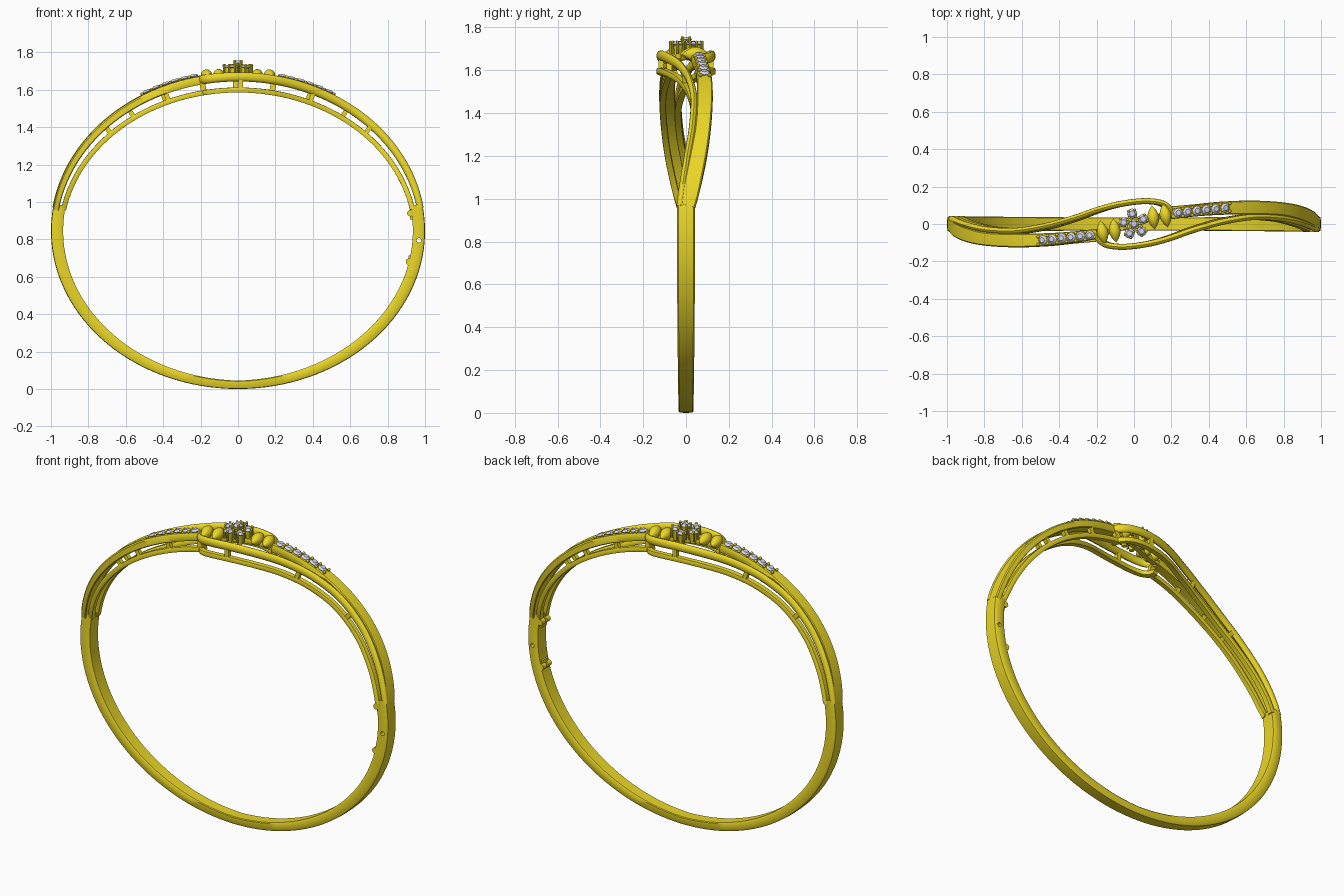
import bpy, bmesh, math
from mathutils import Vector, Matrix

if "Cube" in bpy.data.objects:
    bpy.data.objects.remove(bpy.data.objects["Cube"])

A, B = 1.0, 0.845          # outer ellipse radii; its centre sits at z = B


def material(name, rgb):
    m = bpy.data.materials.new(name)
    m.diffuse_color = (*rgb, 1)
    m.use_nodes = True
    m.node_tree.nodes["Principled BSDF"].inputs["Base Color"].default_value = m.diffuse_color
    return m


GOLD = material("gold", (0.83, 0.68, 0.02))
STONE = material("clear_stone", (0.68, 0.68, 0.82))


def finish(name, bm, mat=GOLD, smooth=True, twin=False):
    bmesh.ops.recalc_face_normals(bm, faces=bm.faces[:])
    me = bpy.data.meshes.new(name)
    bm.to_mesh(me)
    bm.free()
    me.materials.append(mat)
    ob = bpy.data.objects.new(name, me)
    bpy.context.collection.objects.link(ob)
    if smooth:
        bpy.ops.object.select_all(action='DESELECT')
        ob.select_set(True)
        bpy.context.view_layer.objects.active = ob
        bpy.ops.object.shade_smooth_by_angle(angle=math.radians(35))
    if twin:               # the bangle repeats under a half turn about z
        other = ob.copy()
        other.name = name + "_opposite"
        other.rotation_euler.z = math.pi
        bpy.context.collection.objects.link(other)
    return ob


def normal(t):
    return Vector((math.cos(t) / A, 0, math.sin(t) / B)).normalized()


def surface(t, y, depth=0.0):
    return Vector((A * math.cos(t), y, B + B * math.sin(t))) - normal(t) * depth


def spline(keys, steps=6):
    """Catmull-Rom through tuples."""
    k = [Vector(p) for p in keys]
    k = [2 * k[0] - k[1]] + k + [2 * k[-1] - k[-2]]
    out = []
    for i in range(1, len(k) - 2):
        a, b, c, d = k[i - 1:i + 3]
        for s in range(steps):
            u = s / steps
            out.append(0.5 * (2 * b + (c - a) * u + (2 * a - 5 * b + 4 * c - d) * u * u
                              + (3 * b - a - 3 * c + d) * u ** 3))
    return out + [k[-2]]


# Cross-sections: (across -1..1, depth 0..1)
FLAT = [(-1, .2), (-.85, .03), (0, 0), (.85, .03), (1, .2), (1, .9), (.9, 1), (-.9, 1), (-1, .9)]
ROUND = [(math.cos(i * math.pi / 6), .5 - .5 * math.sin(i * math.pi / 6)) for i in range(12)]


def sweep(name, path, section, d_out, d_in, twin=True):
    """Sweep a section along (angle, y, half width) points on the ellipse."""
    bm = bmesh.new()
    pts = [surface(t, y) for t, y, w in path]
    rings = []
    for i, (t, y, w) in enumerate(path):
        n = normal(t)
        tan = pts[min(i + 1, len(pts) - 1)] - pts[max(i - 1, 0)]
        side = n.cross(tan).normalized()
        o, d = d_out(t), d_in(t)
        rings.append([bm.verts.new(pts[i] + side * w * u - n * (o + (d - o) * v)) for u, v in section])
    m = len(section)
    for r, q in zip(rings, rings[1:]):
        for j in range(m):
            bm.faces.new((r[j], r[(j + 1) % m], q[(j + 1) % m], q[j]))
    bm.faces.new(rings[0])
    bm.faces.new(rings[-1])
    return finish(name, bm, twin=twin)


def by_x(keys):
    return spline([(math.acos(x), y, w) for x, y, w in keys])


def shell_in(t): return .031 + .015 * math.sin(t)
def rail_in(t): return .065 + .04 * math.sin(t)
def rail_out(t): return rail_in(t) - .027
def zero(t): return 0.0


def cone(bm, loc, r1, r2, h, n=12, rot=Matrix()):
    bmesh.ops.create_cone(bm, cap_ends=True, segments=n, radius1=r1, radius2=r2, depth=h,
                          matrix=Matrix.Translation(loc) @ rot)


def ball(bm, loc, r):
    bmesh.ops.create_uvsphere(bm, u_segments=8, v_segments=6, radius=r, matrix=Matrix.Translation(loc))


def gem(bm, loc, r, n=Vector((0, 0, 1))):
    """Faceted round stone: table, girdle and point."""
    rot = n.to_track_quat('Z', 'Y').to_matrix().to_4x4()
    cone(bm, loc + n * r * .2, r, r * .55, r * .4, 8, rot)
    cone(bm, loc - n * r * .4, 0.001, r, r * .8, 8, rot)


# Lower ring, with a hole for the hinge pin
lo, hi = math.radians(170), math.radians(370)
path = []
for i in range(73):
    t = lo + (hi - lo) * i / 72
    path.append((t, 0, .035 + .007 * abs(math.cos(t)) ** 2))
ring = sweep("lower_ring", path, FLAT, zero, lambda t: .045 + .02 * abs(math.cos(t)), twin=False)
bm = bmesh.new()
ACROSS = Matrix.Rotation(math.pi / 2, 4, 'X')
cone(bm, (.967, 0, .795), .012, .012, .3, 16, ACROSS)
cutter = finish("hinge_hole_cutter", bm, smooth=False)
cutter.hide_render = True
mod = ring.modifiers.new("hinge_hole", 'BOOLEAN')
mod.operation, mod.object, mod.solver = 'DIFFERENCE', cutter, 'EXACT'
bpy.context.view_layer.objects.active = ring
bpy.ops.object.modifier_apply(modifier="hinge_hole")
bpy.data.objects.remove(cutter)

# Catch knuckles inside the ring on the right
bm = bmesh.new()
for z, x in ((.94, .922), (.68, .915)):
    for y in (-.022, .022):
        cone(bm, (x, y, z), .018, .018, .032, 12, ACROSS)
    bmesh.ops.create_cube(bm, size=1, matrix=Matrix.Translation((x + .012, 0, z + (.012 if z < .8 else -.012)))
                          @ Matrix.Diagonal((.03, .05, .045, 1)))
finish("catch_knuckles", bm)

# Wide band that carries the stones
wide = [(.989, .004, .04), (.97, .025, .04), (.9, .058, .039), (.8, .08, .036), (.65, .088, .037),
        (.5, .085, .035), (.35, .073, .031), (.2, .053, .027)]
sweep("wide_band", by_x(wide), FLAT, zero, shell_in)

# Narrow bridge under the leaves and flower
sweep("centre_bridge", by_x([(.22, .055, .018), (.12, .036, .014), (0, 0, .014)]), FLAT,
      lambda t: .012, lambda t: .042)

# Thin strand that crosses in front and curls round the leaves
strand_xy = [(.989, -.028), (.97, -.018), (.9, .008), (.8, .03), (.65, .037), (.5, .015), (.4, -.01),
             (.3, -.04), (.2, -.075), (.1, -.102), (0, -.118), (-.08, -.122), (-.15, -.112),
             (-.19, -.085), (-.203, -.045)]
strand = by_x([(x, y, .016) for x, y in strand_xy])
sweep("curled_strand", strand, ROUND, lambda t: -.003, shell_in)

# Inner gallery rails under the strand and under the band's outer edge
sweep("strand_rail", strand, FLAT, rail_out, rail_in)
edge = by_x([(.989, .024, .015), (.97, .048, .015), (.9, .08, .015), (.8, .098, .015), (.65, .108, .015),
             (.5, .104, .015), (.35, .09, .015), (.2, .078, .015)])
sweep("band_rail", edge, FLAT, rail_out, rail_in)

# Posts joining rails to the bands above
bm = bmesh.new()
for line, xs in ((strand, (-.195, .01, .41, .72)), (edge, (.21, .4, .6, .72))):
    for x in xs:
        t, y, w = min(line, key=lambda p: abs(math.cos(p[0]) - x))
        top, bot = shell_in(t) - .008, rail_out(t) + .008
        n = normal(t)
        rot = n.to_track_quat('Z', 'Y').to_matrix().to_4x4()
        bmesh.ops.create_cube(bm, size=1, matrix=Matrix.Translation(surface(t, y, (top + bot) / 2)) @ rot
                              @ Matrix.Diagonal((.024, .024, bot - top, 1)))
finish("gallery_posts", bm, smooth=False, twin=True)

# Row of stones with bead settings
gems, beads = bmesh.new(), bmesh.new()
for i in range(6):
    x = .235 + i * .05
    y = .06 + .026 * i / 5
    t = math.acos(x)
    gem(gems, surface(t, y, -.006), .026, normal(t))
    for s in (-1, 1):
        ball(beads, surface(math.acos(x + .025), y + .003 + s * .021, -.006), .009)
finish("row_stones", gems, STONE, smooth=False, twin=True)
finish("row_beads", beads, twin=True)

# Two pointed leaves on each side of the flower
bm = bmesh.new()
for x, y, turn in ((.103, .035, .12), (.168, .045, .2)):
    made = bmesh.ops.create_uvsphere(bm, u_segments=16, v_segments=12, radius=1)['verts']
    for v in made:
        f = math.sqrt(max(0, 1 - v.co.z ** 2))
        v.co = Vector((v.co.x * f * .031, v.co.z * .064, v.co.y * f * .034))
    bmesh.ops.transform(bm, verts=made, matrix=Matrix.Translation((x, y, 1.68 - x * .03))
                        @ Matrix.Rotation(turn, 4, 'Z') @ Matrix.Rotation(x * .8, 4, 'Y'))
finish("leaves", bm, twin=True)

# Flower cluster: five petal stones round a raised centre, each in a pronged cup
gems, cups = bmesh.new(), bmesh.new()
spots = [(0, 0, .022)]
for k in range(5):
    a = math.radians(100 + 72 * k)
    spots.append((.056 * math.cos(a), .056 * math.sin(a), 0))
for x, y, up in spots:
    top = 1.722 + up
    gem(gems, Vector((x, y, top)), .028)
    cone(cups, (x * .93, y * .93, (1.655 + top) / 2), .014, .024, top - 1.655)
    for k in range(4):
        a = math.atan2(y, x) + math.pi / 4 + k * math.pi / 2
        dx, dy = .025 * math.cos(a), .025 * math.sin(a)
        cone(cups, (x + dx, y + dy, top - .018), .006, .006, .055, 8)
        ball(cups, (x + dx, y + dy, top + .009), .007)
finish("flower_stones", gems, STONE, smooth=False)
finish("flower_cups", cups)
